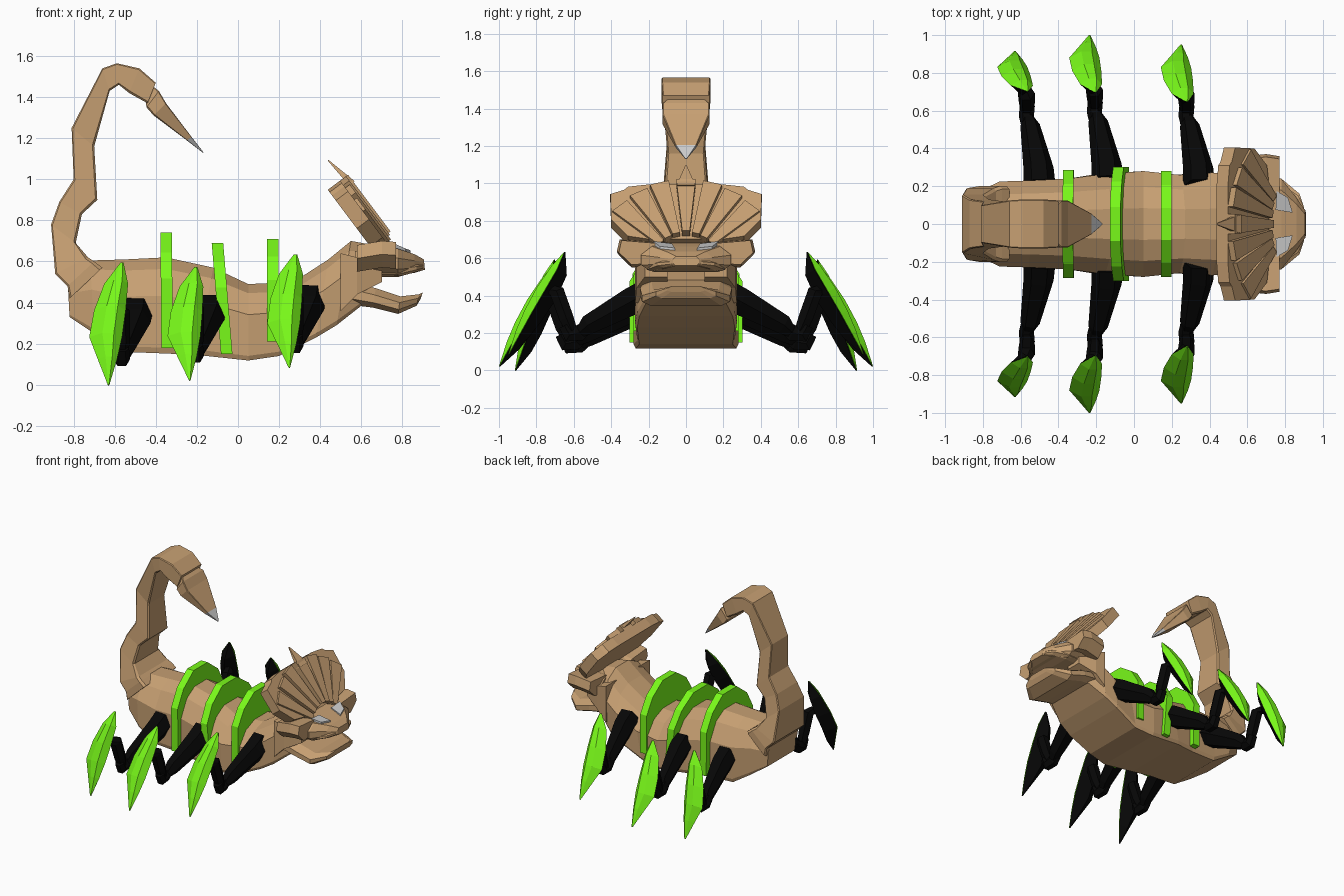
import bpy, bmesh, math
from mathutils import Vector


def material(name, rgb):
    m = bpy.data.materials.new(name)
    m.diffuse_color = (*rgb, 1)
    return m


TAN = material("tan", (0.57, 0.35, 0.17))
GREEN = material("green", (0.19, 0.95, 0.01))
BLACK = material("black", (0.002, 0.002, 0.002))


def loft(name, rings, mat=None):
    """Skin equal-length rings of points and cap both ends."""
    bm = bmesh.new()
    vs = [[bm.verts.new(p) for p in r] for r in rings]
    n = len(rings[0])
    for a, b in zip(vs, vs[1:]):
        for i in range(n):
            bm.faces.new((a[i], a[(i + 1) % n], b[(i + 1) % n], b[i]))
    bm.faces.new(vs[0])
    bm.faces.new(vs[-1])
    bmesh.ops.recalc_face_normals(bm, faces=bm.faces)
    me = bpy.data.meshes.new(name)
    bm.to_mesh(me)
    bm.free()
    ob = bpy.data.objects.new(name, me)
    bpy.context.collection.objects.link(ob)
    if mat:
        me.materials.append(mat)
    return ob


def spine(name, stations, section, mat=TAN):
    """Loft through stations (ax, az, bx, bz, half width); section is (t from a to b, y factor)."""
    loft(name, [[(ax + (bx - ax) * t, w * s, az + (bz - az) * t) for t, s in section]
                for ax, az, bx, bz, w in stations], mat)


def tube(name, path, sides=6, mat=BLACK):
    """Tapered tube through (x, y, z, radius x, radius across)."""
    pts = [Vector(p[:3]) for p in path]
    rings = []
    for i, p in enumerate(path):
        t = (pts[min(i + 1, len(pts) - 1)] - pts[max(i - 1, 0)]).normalized()
        v = t.cross(Vector((1, 0, 0))).normalized()
        u = v.cross(t)
        ang = [math.tau * k / sides for k in range(sides)]
        rings.append([pts[i] + u * p[3] * math.cos(a) + v * p[4] * math.sin(a) for a in ang])
    loft(name, rings, mat)


def mirror_section(half):
    return half + [(t, -s) for t, s in reversed(half)]


ROUND = mirror_section([(0, .96), (.06, 1), (.6, 1), (.88, .7), (1, .3)])
BOXY = mirror_section([(0, .96), (.05, 1), (.92, 1), (1, .92)])
HEAD = mirror_section([(0, .8), (.25, 1), (.65, 1), (1, .75)])

# Body and neck
spine("body", [
    (-.82, .33, -.83, .52, .17), (-.70, .25, -.72, .605, .225), (-.56, .16, -.55, .61, .23),
    (-.35, .152, -.35, .62, .24), (-.20, .145, -.12, .57, .265), (.05, .118, .05, .49, .28),
    (.20, .14, .27, .50, .26), (.38, .23, .44, .61, .272), (.48, .29, .55, .70, .26),
    (.62, .40, .66, .68, .20)], ROUND)

# Tail arching over the back
spine("tail", [
    (-.82, .42, -.66, .57, .2), (-.83, .48, -.70, .60, .2), (-.89, .54, -.73, .62, .19),
    (-.91, .78, -.79, .69, .155), (-.87, .89, -.76, .83, .13), (-.80, 1.0, -.685, .90, .12),
    (-.81, 1.25, -.70, 1.16, .10), (-.66, 1.54, -.625, 1.43, .125), (-.59, 1.565, -.58, 1.46, .13),
    (-.48, 1.54, -.53, 1.42, .13), (-.40, 1.47, -.44, 1.37, .125)], BOXY)
# Stinger and its grey tip
spine("stinger", [
    (-.41, 1.45, -.45, 1.38, .10), (-.385, 1.43, -.445, 1.35, .125),
    (-.35, 1.37, -.41, 1.31, .125), (-.225, 1.205, -.25, 1.19, .055)], BOXY)
spine("stinger_tip", [(-.225, 1.205, -.25, 1.19, .055), (-.168, 1.132, -.172, 1.13, .004)], BOXY, None)

# Upper head and lower jaw
spine("upper_head", [
    (.57, .53, .57, .65, .24), (.70, .54, .70, .68, .25), (.78, .53, .78, .662, .24),
    (.86, .545, .86, .635, .14), (.91, .56, .905, .61, .07)], HEAD)
spine("upper_lip", [
    (.60, .525, .60, .58, .2), (.78, .525, .78, .58, .21), (.87, .55, .87, .59, .15),
    (.90, .56, .90, .59, .09)], HEAD)
spine("lower_jaw", [
    (.54, .39, .54, .51, .235), (.66, .375, .67, .47, .245), (.78, .345, .79, .43, .235),
    (.87, .385, .88, .44, .16), (.89, .42, .90, .45, .10)], HEAD)

for sgn, side in ((1, "left"), (-1, "right")):
    # Brow wings
    wing = [(.06, .61), (.22, .575), (.30, .57), (.37, .635), (.355, .70), (.17, .685), (.06, .64)]
    loft(f"brow_{side}", [[(x, sgn * y * k, z - d) for y, z in wing]
                          for x, k, d in ((.58, .97, .02), (.70, 1, 0), (.77, .97, .005))], TAN)
    # Cheek plates
    loft(f"cheek_{side}", [[(x, sgn * y, z) for y, z in ((.1, a), (w, a), (w, b), (.1, b))]
                           for x, a, b, w in ((.50, .36, .64, .272), (.58, .44, .62, .265),
                                              (.70, .50, .57, .22))], TAN)
    # Eyes
    eye = [(.75, .075, .678), (.755, .175, .69), (.815, .14, .663), (.84, .06, .654)]
    loft(f"eye_{side}", [[(x, sgn * y, z - d) for x, y, z in eye] for d in (0, .04)])


# Frill: slanted fan of overlapping plates
def frill_point(u, v, n):
    return (.68 - .6 * v + .8 * n, u, .70 + .8 * v + .6 * n)


def frill_plate(name, outline, n0, n1):
    loft(name, [[frill_point(u, v, n) for u, v in outline] for n in (n0, n1)], TAN)


half = [(.2, -.02), (.31, 0), (.40, .11), (.405, .28), (.33, .31), (.31, .33), (.2, .345)]
frill_plate("frill_base", half + [(-u, v) for u, v in reversed(half)], -.045, .03)
for deg, top, r in ((0, .078, .545), (15, .066, .55), (-15, .066, .55), (28, .056, .54),
                    (-28, .056, .54), (42, .045, .53), (-42, .045, .53)):
    a = math.radians(deg)
    quad = [(-.02, .2), (.02, .2), (.052, r), (-.052, r)]
    frill_plate("frill_rib", [(q * math.cos(a) + p * math.sin(a),
                               -.2 + p * math.cos(a) - q * math.sin(a)) for q, p in quad], .01, top)
loft("frill_spike", [[frill_point(*p) for p in ((-.05, .3, .05), (.05, .3, .05),
                                                 (.05, .3, .085), (-.05, .3, .085))],
                     [frill_point(*p) for p in ((-.004, .46, .04), (.004, .46, .04),
                                                 (.004, .46, .045), (-.004, .46, .045))]], TAN)

# Green bands round the body
BAND = mirror_section([(0, 1), (.6, 1), (.83, .74), (1, .3)])
for xb, zb, xt, zt, w in ((-.345, .18, -.35, .74, .285), (-.055, .15, -.1, .69, .303),
                          (.17, .21, .17, .71, .28)):
    spine("body_band", [(xb + d, zb, xt + d, zt, w) for d in (-.028, .028)], BAND, GREEN)

# Legs: (x shift, y centre, y scale, z shift, z scale) relative to the front leg
CLAW = [(.28, .008, .65, .635, 0), (.258, .058, .69, .54, .035), (.235, .077, .76, .42, .045),
        (.222, .08, .83, .30, .04), (.237, .047, .885, .20, .028), (.25, .004, .95, .085, 0)]
for label, dx, cy, ky, dz, kz in (("front", 0, .80, 1, 0, 1), ("middle", -.485, .85, 1, -.063, 1),
                                  ("rear", -.845, .81, .7, -.085, 1.08)):
    for sgn, side in ((1, "left"), (-1, "right")):
        green, black = [], []
        for x, hw, y, z, h in CLAW:
            lean = -.035 * (.635 - z) / .55 if label == "rear" else 0

            def at(ox, o):
                return (x + dx + lean + ox, sgn * (cy + ky * (y - .8) + .85 * o),
                        .085 + (z - .085) * kz + dz + .5 * o)
            green.append([at(-hw, 0), at(-hw * .2, h), at(hw * .5, h), at(hw, 0), at(0, -.004)])
            black.append([at(-hw * .95, -.004), at(0, 0), at(hw * .95, -.004), at(0, -h * 1.6 - .006)])
        loft(f"{label}_claw_plate_{side}", green, GREEN)
        loft(f"{label}_claw_back_{side}", black, BLACK)

        def move(path):
            return [(x + dx, sgn * (y + (.02 if label == "middle" else 0)), z + dz * .75, a, b)
                    for x, y, z, a, b in path]
        tube(f"{label}_thigh_{side}", move([(.345, .20, .42, .085, .085), (.34, .29, .37, .08, .085),
                                            (.295, .52, .245, .052, .06), (.28, .57, .2, .03, .03)]))
        tube(f"{label}_knee_{side}", move([(.275, .53, .23, .03, .04), (.275, .57, .20, .04, .05),
                                           (.28, .625, .19, .04, .045), (.28, .65, .24, .035, .035)]))
        tube(f"{label}_shin_{side}", move([(.275, .60, .19, .03, .03), (.278, .64, .28, .042, .045),
                                           (.275, .69, .42, .045, .045), (.255, .725, .43, .03, .03)]))
